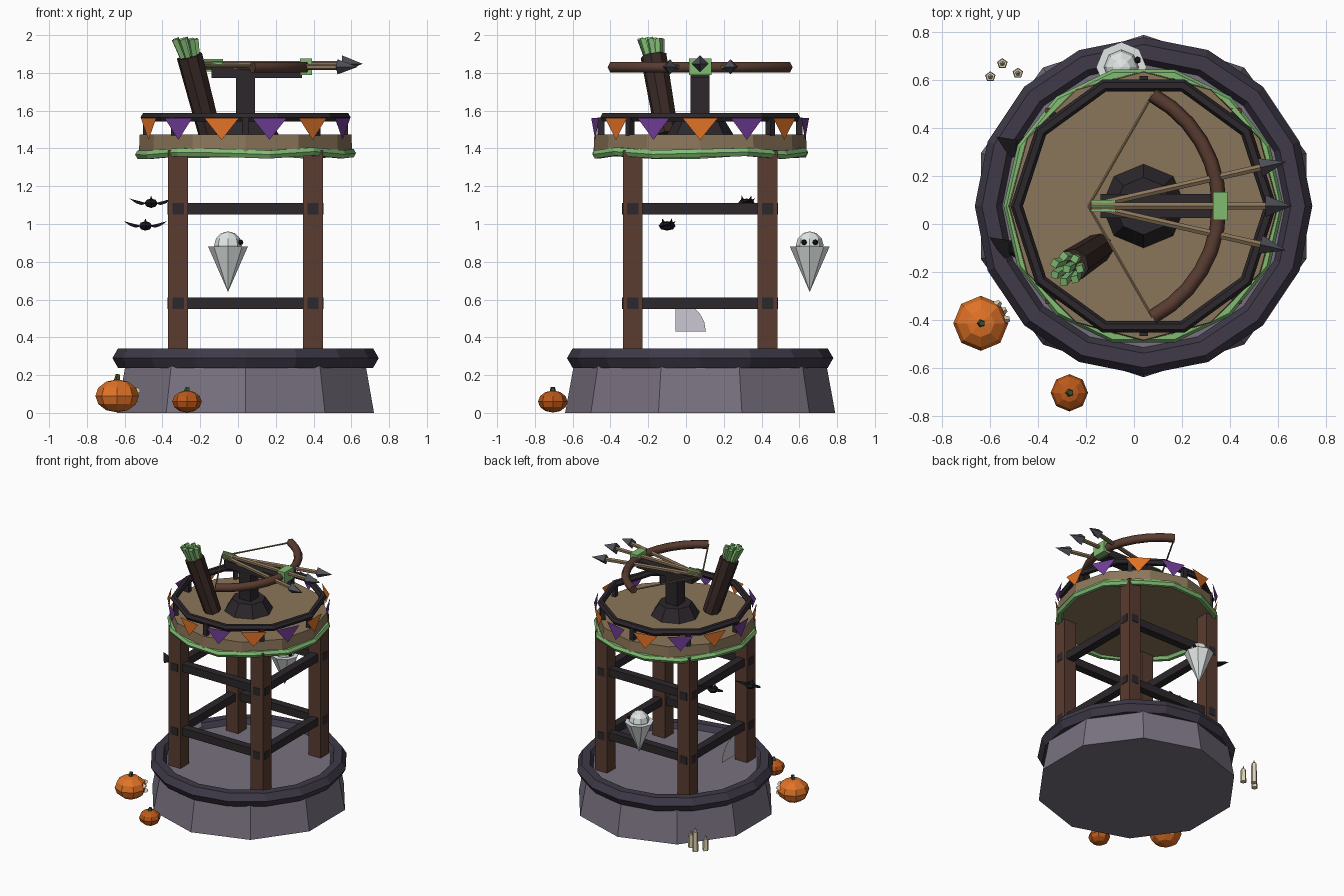
import bpy, bmesh, math, random
from mathutils import Vector, Matrix

if "Cube" in bpy.data.objects:
    bpy.data.objects.remove(bpy.data.objects["Cube"])

random.seed(3)
CX, CY = 0.04, 0.075
pi = math.pi


def mat(name, r, g, b, a=1.0):
    m = bpy.data.materials.new(name)
    m.diffuse_color = (r, g, b, a)
    m.use_nodes = True
    m.node_tree.nodes["Principled BSDF"].inputs["Base Color"].default_value = m.diffuse_color
    return m


STONE = mat("stone", .19, .165, .215)
SLATE = mat("slate", .05, .042, .065)
WOOD = mat("post_wood", .1, .045, .03)
DARK = mat("dark_wood", .025, .02, .024)
LEATHER = mat("leather", .04, .022, .018)
PLANK = mat("planks", .26, .18, .1)
SLIME = mat("slime", .22, .5, .17)
ORANGE = mat("orange", .75, .17, .02)
RUST = mat("dark_orange", .5, .1, .01)
PURPLE = mat("purple", .16, .045, .3)
STEEL = mat("steel", .08, .08, .1)
GHOST = mat("ghost_white", .75, .8, .78)
BLACK = mat("black", .01, .01, .012)
WAX = mat("wax", .75, .65, .45)
STEM = mat("stem", .04, .09, .03)
WEB = mat("web", .6, .57, .65, .5)


def finish(name, m):
    o = bpy.context.object
    o.name = name
    o.data.materials.append(m)
    return o


def box(name, c, s, m, rot=(0, 0, 0)):
    bpy.ops.mesh.primitive_cube_add(size=1, location=c, rotation=rot)
    o = finish(name, m)
    o.scale = s
    return o


def frustum(name, p, q, r1, r2, n, m):
    """Tapered prism from point p to point q."""
    p, q = Vector(p), Vector(q)
    d = q - p
    rot = d.to_track_quat('Z', 'Y').to_euler() if d.xy.length > 1e-6 else (0, 0, 0)
    if d.xy.length <= 1e-6 and d.z < 0:
        p, q, r1, r2 = q, p, r2, r1
    bpy.ops.mesh.primitive_cone_add(vertices=n, radius1=r1, radius2=r2, depth=d.length,
                                    location=(p + q) / 2, rotation=rot)
    return finish(name, m)


def ring(name, z, R, r, n, k, m):
    bpy.ops.mesh.primitive_torus_add(major_segments=n, minor_segments=k, major_radius=R,
                                     minor_radius=r, location=(CX, CY, z))
    return finish(name, m)


def ball(name, c, s, n, k, m):
    bpy.ops.mesh.primitive_uv_sphere_add(segments=n, ring_count=k, radius=1, location=c)
    o = finish(name, m)
    o.scale = s
    return o


def polys(name, faces, m):
    """Mesh of separate flat polygons."""
    bm = bmesh.new()
    for f in faces:
        bm.faces.new([bm.verts.new(v) for v in f])
    me = bpy.data.meshes.new(name)
    bm.to_mesh(me)
    bm.free()
    me.materials.append(m)
    o = bpy.data.objects.new(name, me)
    bpy.context.collection.objects.link(o)
    return o


# Stone base with rim
frustum("stone_base", (CX, CY, 0), (CX, CY, .3), .715, .66, 10, STONE)
ring("base_rim", .29, .645, .06, 16, 6, SLATE)

# Tower frame: four posts with two levels of rails
H = .357
for sx in (-1, 1):
    for sy in (-1, 1):
        box("tower_post", (CX + sx * H, CY + sy * H, .84), (.105, .105, 1.1), WOOD)
for z in (.58, 1.08):
    for s in (-1, 1):
        box("rail_x", (CX, CY + s * H, z), (.825, .06, .06), DARK)
        box("rail_y", (CX + s * H, CY, z), (.06, .825, .06), DARK)

# Platform with wavy slime band
frustum("platform", (CX, CY, 1.37), (CX, CY, 1.475), .565, .56, 12, PLANK)
slime = ring("slime_band", 1.375, .56, .025, 14, 6, SLIME)
for v in slime.data.vertices:
    a = round(math.atan2(v.co.y, v.co.x) / (2 * pi / 14))
    v.co.z += .009 * math.sin(a * 2.4)

# Railing and its stakes
ring("railing", 1.565, .53, .026, 10, 6, DARK)
for i in range(8):
    a = i * pi / 4
    box("railing_stake", (CX + .525 * math.cos(a), CY + .525 * math.sin(a), 1.515),
        (.035, .035, .1), DARK, (0, 0, a))

# Bunting flags
for i in range(14):
    a = i * 2 * pi / 14
    c = Vector((CX + .57 * math.cos(a), CY + .57 * math.sin(a), 1.56))
    t = Vector((-math.sin(a), math.cos(a), 0)) * .093
    polys("bunting_flag", [[c - t, c - Vector((0, 0, .115)), c + t]], PURPLE if i % 2 else ORANGE)

# Crossbow mount
frustum("mount_foot", (CX, CY, 1.475), (CX, CY, 1.565), .175, .12, 8, DARK)
box("mount_post", (CX, CY, 1.67), (.1, .1, .24), DARK)
box("crossbow_stock", (.1, CY, 1.8), (.48, .1, .055), DARK)

# Bow limb swept along an arc
cu = bpy.data.curves.new("bow_limb", 'CURVE')
cu.dimensions = '3D'
cu.bevel_depth, cu.bevel_resolution, cu.use_fill_caps = .031, 1, True
sp = cu.splines.new('POLY')
sp.points.add(12)
for i, pt in enumerate(sp.points):
    a = math.radians(-62 + i * 124 / 12)
    pt.co = (-.17 + .525 * math.cos(a), CY + .525 * math.sin(a), 1.83, 1)
cu.materials.append(WOOD)
bpy.context.collection.objects.link(bpy.data.objects.new("bow_limb", cu))
box("bow_grip", (.36, CY, 1.832), (.062, .118, .088), SLIME)
for s in (-1, 1):
    frustum("bow_string", (-.19, CY, 1.83), (.077, CY + s * .464, 1.83), .006, .006, 5, PLANK)

# Three fanned arrows with heads and feathers
for s in (-1, 0, 1):
    a = math.radians(12.8 * s)
    d = Vector((math.cos(a), math.sin(a), 0))
    o = Vector((-.18, CY, 1.848 if s == 0 else 1.832))
    L, r = (.84, .045) if s == 0 else (.835, .04)
    frustum("arrow_shaft", o, o + d * (L - .09), .016, .016, 6, PLANK)
    frustum("arrow_head", o + d * (L - .11), o + d * L, r, 0, 4, STEEL)
    box("arrow_feather", o + d * .05, (.1, .006, .05), SLIME, (0, 0, a))
    if s == 0:
        box("arrow_feather", o + d * .05, (.1, .05, .006), SLIME, (0, 0, a))

# Quiver with splayed feathers
qb, qt = Vector((-.148, -.1, 1.475)), Vector((-.257, -.172, 1.89))
frustum("quiver", qb, qt, .062, .07, 8, LEATHER)
ax = (qt - qb).normalized()
for i in range(8):
    a = i * 2 * pi / 7
    k = 0 if i == 7 else 1
    off = Vector((math.cos(a), math.sin(a), -.1)) * k
    frustum("quiver_feather", qt + off * .035 - ax * .03, qt + off * .055 + ax * .1,
            .017, .021, 4, SLIME)

# Ghost
gx, gy = -.053, .655
frustum("ghost_tail", (gx, gy, .64), (gx, gy, .88), 0, .105, 8, GHOST)
ball("ghost_head", (gx, gy, .888), (.073, .073, .073), 8, 6, GHOST)
for s in (-1, 1):
    ball("ghost_eye", (gx + .068, gy + s * .03, .903), (.015, .015, .015), 6, 4, BLACK)

# Bats
for bx, by, bz, dy in ((-.46, .32, 1.11, .02), (-.49, -.1, .99, 0)):
    ball("bat_body", (bx, by, bz), (.04, .045, .025), 6, 4, BLACK)
    c = Vector((bx, by, bz))
    wings = []
    for s in (-1, 1):
        wings.append([c + Vector(p) for p in ((s * .02, .03, 0), (s * .115, .045, .025),
                                             (s * .08, -.01, 0), (s * .05, -.045, -.01),
                                             (s * .02, -.03, 0))])
    polys("bat_wings", wings, BLACK)
    for s in (-1, 1):
        frustum("bat_ear", c + Vector((0, s * .02, .015)), c + Vector((0, s * .025, .04)), .01, 0, 4, BLACK)


# Pumpkins
def pumpkin(x, y, r, h, top, m):
    ball("pumpkin", (x, y, h), (r, r, h * .97), 8, 6, m)
    frustum("pumpkin_stem", (x, y, h * 1.85), (x + .005, y, top), .018, .012, 5, STEM)


pumpkin(-.64, -.415, .115, .09, .205, ORANGE)
pumpkin(-.27, -.705, .078, .06, .135, RUST)

# Carved face pieces on the larger pumpkin
for da, z in ((-.05, .115), (.65, .115), (.3, .065)):
    d = Vector((math.cos(da + .2), math.sin(da + .2), 0))
    p = Vector((-.64, -.415, z)) + d * .1
    frustum("pumpkin_face", p, p + d * .022, .022, .012, 3, WAX)

# Candles with flames
for x, y, h in ((-.6, .615, .09), (-.55, .67, .155), (-.485, .63, .1)):
    frustum("candle", (x, y, 0), (x, y, h), .023, .02, 5, WAX)
    frustum("candle_flame", (x, y, h), (x, y, h + .035), .011, 0, 5, WAX)

# Cobweb quarter disc hanging on the left side
web = [(-.385, -.055, .43)]
for i in range(6):
    a = i * pi / 10
    web.append((-.385, -.055 + .16 * math.cos(a), .43 + .16 * math.sin(a)))
polys("cobweb", [web], WEB)
